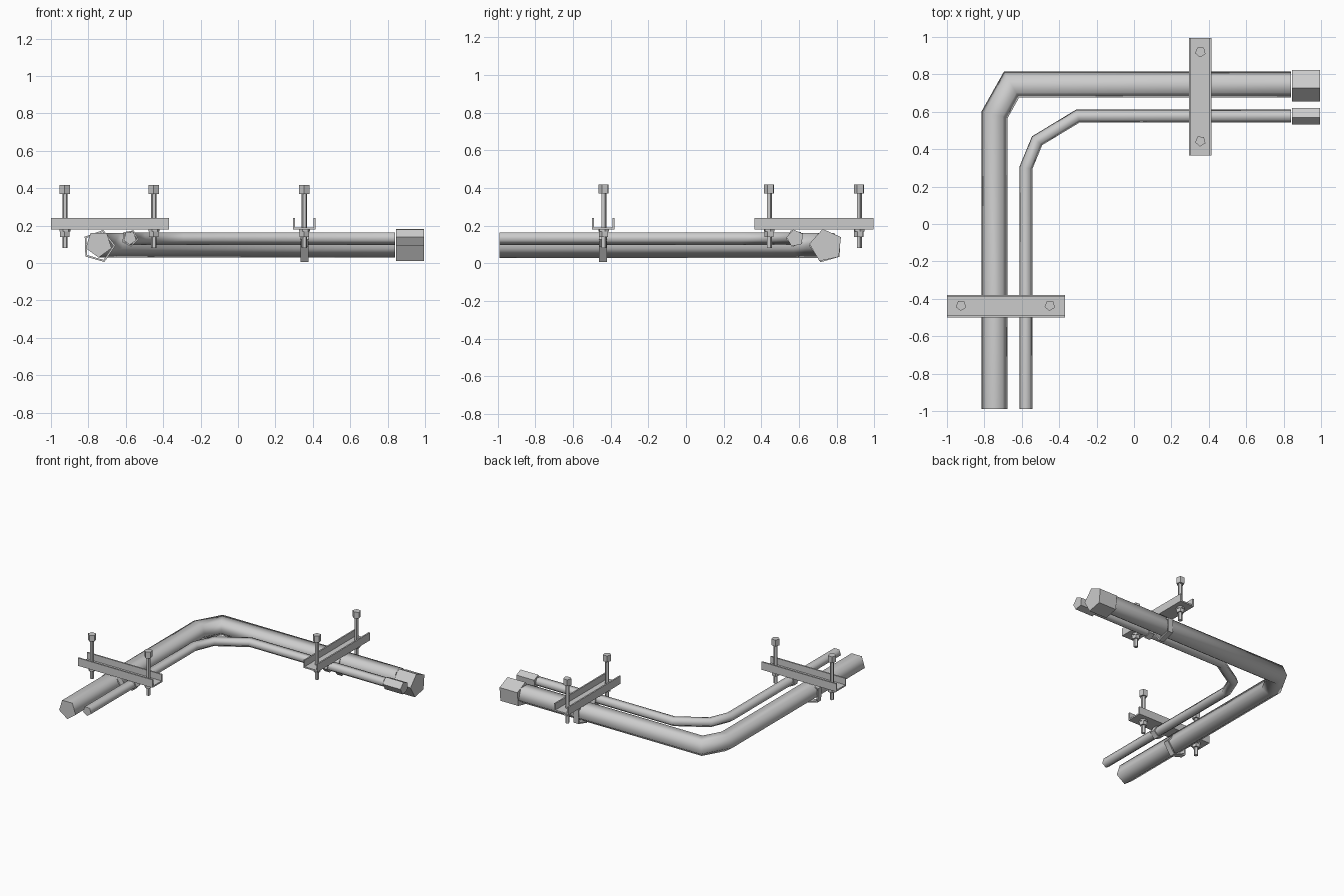
import bpy, bmesh, math
from mathutils import Vector

if "Cube" in bpy.data.objects:
    bpy.data.objects.remove(bpy.data.objects["Cube"])

UP = Vector((0, 0, 1))


def finish(name, bm, smooth=False):
    bmesh.ops.recalc_face_normals(bm, faces=bm.faces)
    me = bpy.data.meshes.new(name)
    bm.to_mesh(me)
    bm.free()
    ob = bpy.data.objects.new(name, me)
    bpy.context.collection.objects.link(ob)
    if smooth:
        bpy.ops.object.select_all(action='DESELECT')
        ob.select_set(True)
        bpy.context.view_layer.objects.active = ob
        bpy.ops.object.shade_smooth_by_angle(angle=math.radians(75))
    return ob


def ngon(r, n, phase):
    return [(r * math.cos(phase + i * math.tau / n), r * math.sin(phase + i * math.tau / n))
            for i in range(n)]


def bridge(bm, a, b):
    n = len(a)
    for i in range(n):
        bm.faces.new((a[i], a[(i + 1) % n], b[(i + 1) % n], b[i]))


def sweep(name, path, r, phase=-90, smooth=True):
    """Five-sided tube along a flat path with mitred joints and closed ends."""
    bm = bmesh.new()
    pts = [Vector(p) for p in path]
    sec = ngon(r, 5, math.radians(phase))
    rings = []
    for i, p in enumerate(pts):
        d0 = (pts[i] - pts[i - 1]).normalized() if i else (pts[1] - pts[0]).normalized()
        d1 = (pts[i + 1] - pts[i]).normalized() if i < len(pts) - 1 else d0
        t = (d0 + d1).normalized()
        side = t.cross(UP) / t.dot(d0)
        rings.append([bm.verts.new(p + side * u + UP * v) for u, v in sec])
    for a, b in zip(rings, rings[1:]):
        bridge(bm, a, b)
    bm.faces.new(rings[0])
    bm.faces.new(rings[-1])
    return finish(name, bm, smooth)


def band(name, c, axis, r_in, r_out, width, phase=-90):
    """Flat strap ring around a pipe."""
    bm = bmesh.new()
    d = Vector(axis)
    side = d.cross(UP)
    loops = []
    for r, s in ((r_in, -1), (r_out, -1), (r_out, 1), (r_in, 1)):
        loops.append([bm.verts.new(Vector(c) + d * s * width / 2 + side * u + UP * v)
                      for u, v in ngon(r, 5, math.radians(phase))])
    for i in range(4):
        bridge(bm, loops[i], loops[(i + 1) % 4])
    return finish(name, bm)


def channel(name, c, axis, length):
    """U-shaped strut, open at the top."""
    w, h, t = 0.06, 0.06, 0.011
    prof = [(-w, 0), (w, 0), (w, h), (w - t, h), (w - t, t), (t - w, t), (t - w, h), (-w, h)]
    bm = bmesh.new()
    d = Vector(axis)
    side = d.cross(UP)
    ends = [[bm.verts.new(Vector(c) + d * s * length / 2 + side * u + UP * v) for u, v in prof]
            for s in (-1, 1)]
    bridge(bm, *ends)
    for e in ends:
        bm.faces.new(e)
    return finish(name, bm)


def prism(bm, x, y, z0, z1, r, n, phase):
    ends = [[bm.verts.new((x + u, y + v, z)) for u, v in ngon(r, n, math.radians(phase))]
            for z in (z0, z1)]
    bridge(bm, *ends)
    for e in ends:
        bm.faces.new(e)


def bolt(name, x, y):
    """Threaded rod with top nut, washer and lower nut."""
    bm = bmesh.new()
    prism(bm, x, y, 0.08, 0.40, 0.015, 5, 20)
    prism(bm, x, y, 0.37, 0.418, 0.029, 5, 50)
    prism(bm, x, y, 0.14, 0.168, 0.027, 5, 50)
    prism(bm, x, y, 0.168, 0.18, 0.03, 6, 10)
    return finish(name, bm)


# Pipes
ZL, ZS = 0.102, 0.133
sweep("large_pipe", [(-0.745, -0.99, ZL), (-0.745, 0.585, ZL), (-0.655, 0.745, ZL),
                     (0.84, 0.745, ZL)], 0.073)
sweep("small_pipe", [(-0.578, -0.99, ZS), (-0.578, 0.30, ZS), (-0.518, 0.445, ZS),
                     (-0.30, 0.577, ZS), (0.84, 0.577, ZS)], 0.036)

# End caps, larger five-sided sleeves
sweep("large_pipe_cap", [(0.845, 0.745, 0.094), (0.995, 0.745, 0.094)], 0.09, -66, False)
sweep("small_pipe_cap", [(0.845, 0.58, ZS), (0.995, 0.58, ZS)], 0.047, -66, False)

# Hanger sets: position along each run, direction of the pipes
for tag, pl, ps, pd, cc, cd, bolts in (
    ("front", (-0.745, -0.44), (-0.578, -0.44), (0, 1, 0), (-0.685, -0.44), (1, 0, 0),
     [(-0.925, -0.436), (-0.45, -0.436)]),
    ("back", (0.355, 0.745), (0.355, 0.577), (1, 0, 0), (0.355, 0.68), (0, 1, 0),
     [(0.355, 0.92), (0.355, 0.443)]),
):
    channel(tag + "_channel", (*cc, 0.18), cd, 0.63)
    band(tag + "_large_strap", (*pl, 0.09), pd, 0.078, 0.09, 0.042, -70)
    band(tag + "_small_strap", (*ps, ZS), pd, 0.037, 0.046, 0.042, -80)
    for i, (x, y) in enumerate(bolts):
        bolt(f"{tag}_bolt_{i + 1}", x, y)
